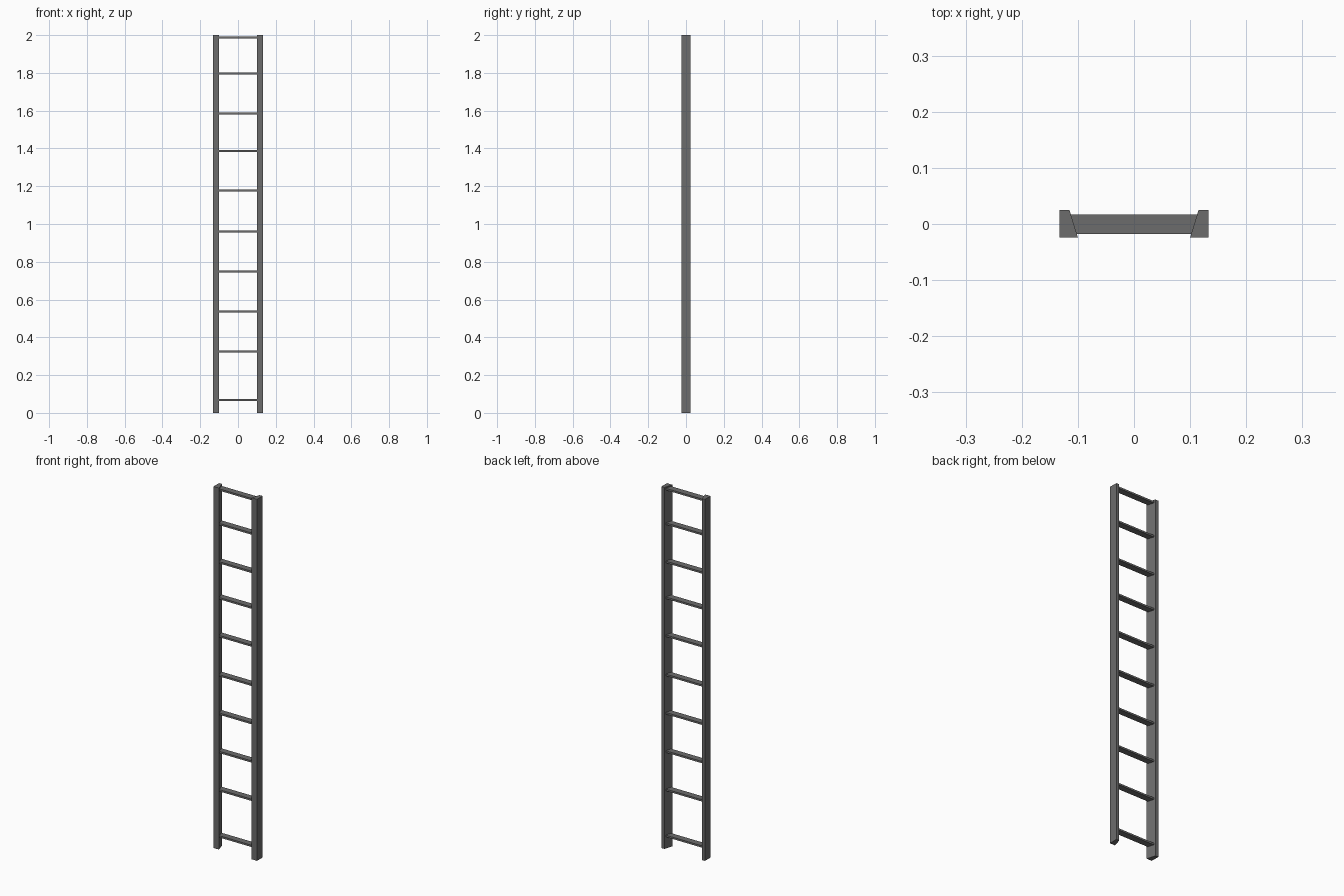
import bpy
import bmesh

cube = bpy.data.objects.get("Cube")
if cube:
    bpy.data.objects.remove(cube, do_unlink=True)

metal = bpy.data.materials.new("dark_grey")
metal.use_nodes = True
grey = (0.15, 0.15, 0.15, 1)
metal.diffuse_color = grey
metal.node_tree.nodes["Principled BSDF"].inputs["Base Color"].default_value = grey


def prism(name, outline, bottom, top):
    """Flat-faced solid with an xy outline, raised from bottom to top."""
    bm = bmesh.new()
    base = bm.faces.new([bm.verts.new((x, y, bottom)) for x, y in outline])
    grown = bmesh.ops.extrude_face_region(bm, geom=[base])["geom"]
    raised = [v for v in grown if isinstance(v, bmesh.types.BMVert)]
    bmesh.ops.translate(bm, vec=(0, 0, top - bottom), verts=raised)
    bmesh.ops.recalc_face_normals(bm, faces=bm.faces)
    mesh = bpy.data.meshes.new(name)
    bm.to_mesh(mesh)
    bm.free()
    mesh.materials.append(metal)
    obj = bpy.data.objects.new(name, mesh)
    bpy.context.collection.objects.link(obj)
    return obj


# Side rails: wider at the front, with a slanted inner face
for name, side in (("left_rail", 1), ("right_rail", -1)):
    outline = [(0.133, -0.024), (0.133, 0.025), (0.115, 0.025), (0.1, -0.024)]
    prism(name, [(side * x, y) for x, y in outline], 0, 2)

# Flat rungs, ending inside the rails
tread = [(-0.112, -0.018), (0.112, -0.018), (0.112, 0.017), (-0.112, 0.017)]
heights = [0.069, 0.324, 0.536, 0.748, 0.96, 1.177, 1.387, 1.585, 1.797, 1.988]
for i, z in enumerate(heights, 1):
    prism(f"rung_{i}", tread, z - 0.005, z + 0.005)
